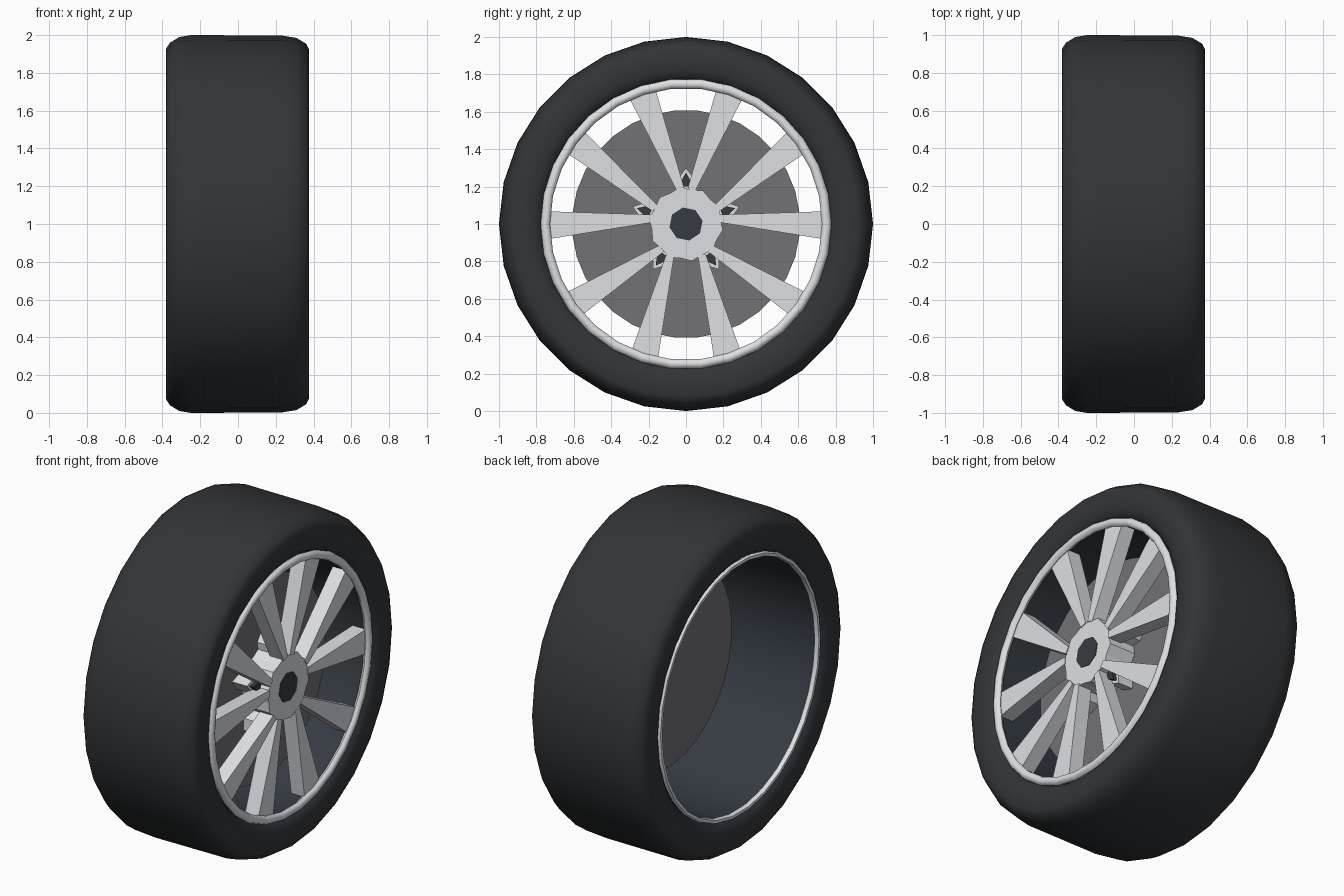
import bpy, bmesh
from math import sin, cos, pi, radians

if "Cube" in bpy.data.objects:
    bpy.data.objects.remove(bpy.data.objects["Cube"])


def mat(name, rgb):
    m = bpy.data.materials.new(name)
    m.diffuse_color = (*rgb, 1)
    m.use_nodes = True
    m.node_tree.nodes["Principled BSDF"].inputs["Base Color"].default_value = m.diffuse_color
    return m


RUBBER = mat("rubber", (0.032, 0.036, 0.040))
BARREL = mat("dark_metal", (0.035, 0.045, 0.055))
ALLOY = mat("alloy", (0.72, 0.74, 0.76))
STEEL = mat("disc_steel", (0.17, 0.17, 0.18))


def finish(bm, name, material, smooth=None):
    bmesh.ops.recalc_face_normals(bm, faces=bm.faces)
    me = bpy.data.meshes.new(name)
    bm.to_mesh(me)
    bm.free()
    ob = bpy.data.objects.new(name, me)
    bpy.context.collection.objects.link(ob)
    ob.location.z = 1
    me.materials.append(material)
    if smooth:
        bpy.ops.object.select_all(action='DESELECT')
        ob.select_set(True)
        bpy.context.view_layer.objects.active = ob
        bpy.ops.object.shade_smooth_by_angle(angle=radians(smooth))
    return ob


def lathe(name, profile, segs, material, smooth=40):
    """Spin a closed (x, radius) profile around the x axle."""
    bm = bmesh.new()
    rings = [[bm.verts.new((x, r * cos(2 * pi * i / segs), r * sin(2 * pi * i / segs)))
              for x, r in profile] for i in range(segs)]
    n = len(profile)
    for i in range(segs):
        a, b = rings[i], rings[(i + 1) % segs]
        for j in range(n):
            k = (j + 1) % n
            bm.faces.new((a[j], a[k], b[k], b[j]))
    return finish(bm, name, material, smooth)


def prism(name, outline, x0, x1, material, angle=0.0, back=1.0):
    """Extrude a (y, z) outline along x, turned about the axle."""
    bm = bmesh.new()
    ca, sa = cos(angle), sin(angle)
    pts = [(u * ca - v * sa, u * sa + v * ca) for u, v in outline]
    lo = [bm.verts.new((x0, u * back, v * back)) for u, v in pts]
    hi = [bm.verts.new((x1, u, v)) for u, v in pts]
    bm.faces.new(lo)
    bm.faces.new(hi)
    for i in range(len(pts)):
        j = (i + 1) % len(pts)
        bm.faces.new((lo[i], lo[j], hi[j], hi[i]))
    return finish(bm, name, material)


def ngon(r, n, turn=0.0):
    return [(r * cos(2 * pi * i / n + turn), r * sin(2 * pi * i / n + turn)) for i in range(n)]


# tyre
lathe("tyre", [(-0.33, 0.765), (-0.36, 0.785), (-0.375, 0.83), (-0.38, 0.93), (-0.36, 0.96),
               (-0.31, 0.99), (-0.25, 1.0), (0.23, 0.998), (0.31, 0.985), (0.36, 0.955),
               (0.375, 0.925), (0.37, 0.83), (0.355, 0.79), (0.32, 0.765)], 28, RUBBER, 50)

# rim barrel, outer lip and thin inner lip
lathe("rim_barrel", [(-0.35, 0.75), (0.33, 0.745), (0.33, 0.77), (-0.35, 0.77)], 32, BARREL)
lathe("outer_lip", [(0.345 + 0.022 * cos(2 * pi * i / 8), 0.752 + 0.025 * sin(2 * pi * i / 8))
                    for i in range(8)], 30, ALLOY, 50)
lathe("inner_lip", [(-0.365, 0.748), (-0.34, 0.743), (-0.33, 0.755), (-0.35, 0.772), (-0.365, 0.765)],
      30, ALLOY, 50)

# brake disc
prism("brake_disc", ngon(0.61, 32, pi / 32), 0.12, 0.16, STEEL)

# hub with a toothed edge and a dark centre cap
tooth = [((0.20 if i % 2 else 0.185) * cos(pi * i / 10), (0.20 if i % 2 else 0.185) * sin(pi * i / 10))
         for i in range(20)]
prism("hub", tooth, 0.16, 0.335, ALLOY, pi / 20)
prism("centre_cap", ngon(0.09, 8, 0.2), 0.30, 0.338, BARREL)

for k in range(5):
    axis = pi / 2 + k * 2 * pi / 5
    # pair of widening spokes
    for s in (-1, 1):
        a0, a1 = radians(9) * s, radians(18.5) * s
        p0, p1 = (0.185 * cos(a0), 0.185 * sin(a0)), (0.735 * cos(a1), 0.735 * sin(a1))
        wx0, wy0, wx1, wy1 = 0.021 * sin(a1), 0.021 * cos(a1), 0.074 * sin(a1), 0.074 * cos(a1)
        spoke = [(p0[0] + wx0, p0[1] - wy0), (p1[0] + wx1, p1[1] - wy1),
                 (p1[0] - wx1, p1[1] + wy1), (p0[0] - wx0, p0[1] + wy0)]
        prism("spoke", spoke, 0.25, 0.34, ALLOY, axis)
    # lug seat between the spoke roots with its dark nut
    prism("lug_seat", [(0.18, -0.035), (0.24, -0.045), (0.30, 0), (0.24, 0.045), (0.18, 0.035)],
          0.16, 0.26, ALLOY, axis)
    prism("lug_nut", [(0.20, -0.014), (0.235, -0.022), (0.275, 0), (0.235, 0.022), (0.20, 0.014)],
          0.25, 0.285, BARREL, axis)
